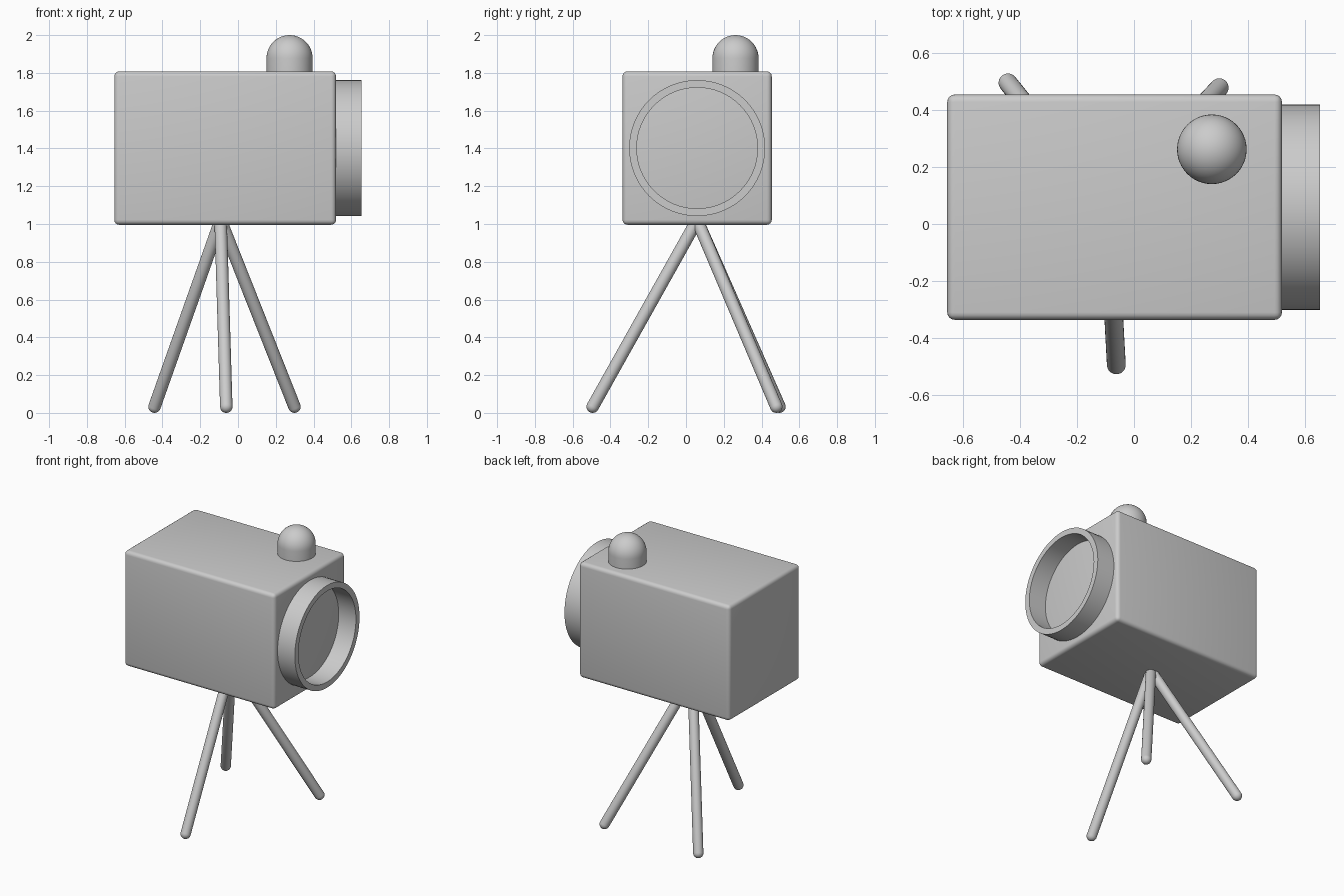
import bpy, bmesh, math
from mathutils import Vector, Matrix

if "Cube" in bpy.data.objects:
    bpy.data.objects.remove(bpy.data.objects["Cube"])

CY = 0.059  # y centre of the body


def finish(bm, name, smooth_angle=40):
    bmesh.ops.remove_doubles(bm, verts=bm.verts, dist=1e-5)
    bmesh.ops.recalc_face_normals(bm, faces=bm.faces)
    mesh = bpy.data.meshes.new(name)
    bm.to_mesh(mesh)
    bm.free()
    ob = bpy.data.objects.new(name, mesh)
    bpy.context.collection.objects.link(ob)
    bpy.ops.object.select_all(action='DESELECT')
    ob.select_set(True)
    bpy.context.view_layer.objects.active = ob
    bpy.ops.object.shade_smooth_by_angle(angle=math.radians(smooth_angle))
    return ob


def lathe(name, profile, base, direction, steps, closed=False):
    """Spin an (radius, height) profile about an axis through base."""
    bm = bmesh.new()
    verts = [bm.verts.new((r, 0, h)) for r, h in profile]
    pairs = list(zip(verts, verts[1:]))
    if closed:
        pairs.append((verts[-1], verts[0]))
    edges = [bm.edges.new(p) for p in pairs]
    bmesh.ops.spin(bm, geom=verts + edges, cent=(0, 0, 0), axis=(0, 0, 1),
                   angle=math.tau, steps=steps, use_merge=True)
    rot = Vector(direction).to_track_quat('Z', 'Y').to_matrix().to_4x4()
    bm.transform(Matrix.Translation(base) @ rot)
    return finish(bm, name)


def arc(radius, height, start, end, n):
    return [(max(0.0, radius * math.cos(math.radians(start + (end - start) * i / n))),
             height + radius * math.sin(math.radians(start + (end - start) * i / n)))
            for i in range(n + 1)]


# Body: box with softly rounded edges
bm = bmesh.new()
bmesh.ops.create_cube(bm, size=1)
bm.transform(Matrix.Translation((-0.068, CY, 1.402)) @ Matrix.Diagonal((1.174, 0.79, 0.812, 1)))
bmesh.ops.bevel(bm, geom=bm.edges[:], offset=0.026, offset_type='OFFSET',
                segments=4, profile=0.5, affect='EDGES')
finish(bm, "body")

# Lens hood: open ring on the end face
lathe("lens_hood", [(0.32, 0), (0.36, 0), (0.36, 0.143), (0.32, 0.143)],
      (0.51, CY, 1.402), (1, 0, 0), 64, closed=True)

# Domed knob on top
lathe("top_knob", [(0, 0), (0.122, 0)] + arc(0.122, 0.088, 0, 90, 12),
      (0.273, 0.262, 1.79), (0, 0, 1), 48)

# Tripod legs: round-ended rods spreading from one point under the body
R = 0.033
apex = Vector((-0.092, CY, 1.02))
feet = {"front_leg": (-0.062, -0.494, R),
        "back_left_leg": (-0.442, 0.495, R),
        "back_right_leg": (0.299, 0.478, R)}
for name, foot in feet.items():
    axis = apex - Vector(foot)
    lathe(name, arc(R, 0, -90, 0, 6) + arc(R, axis.length, 0, 90, 6),
          foot, axis, 24)
